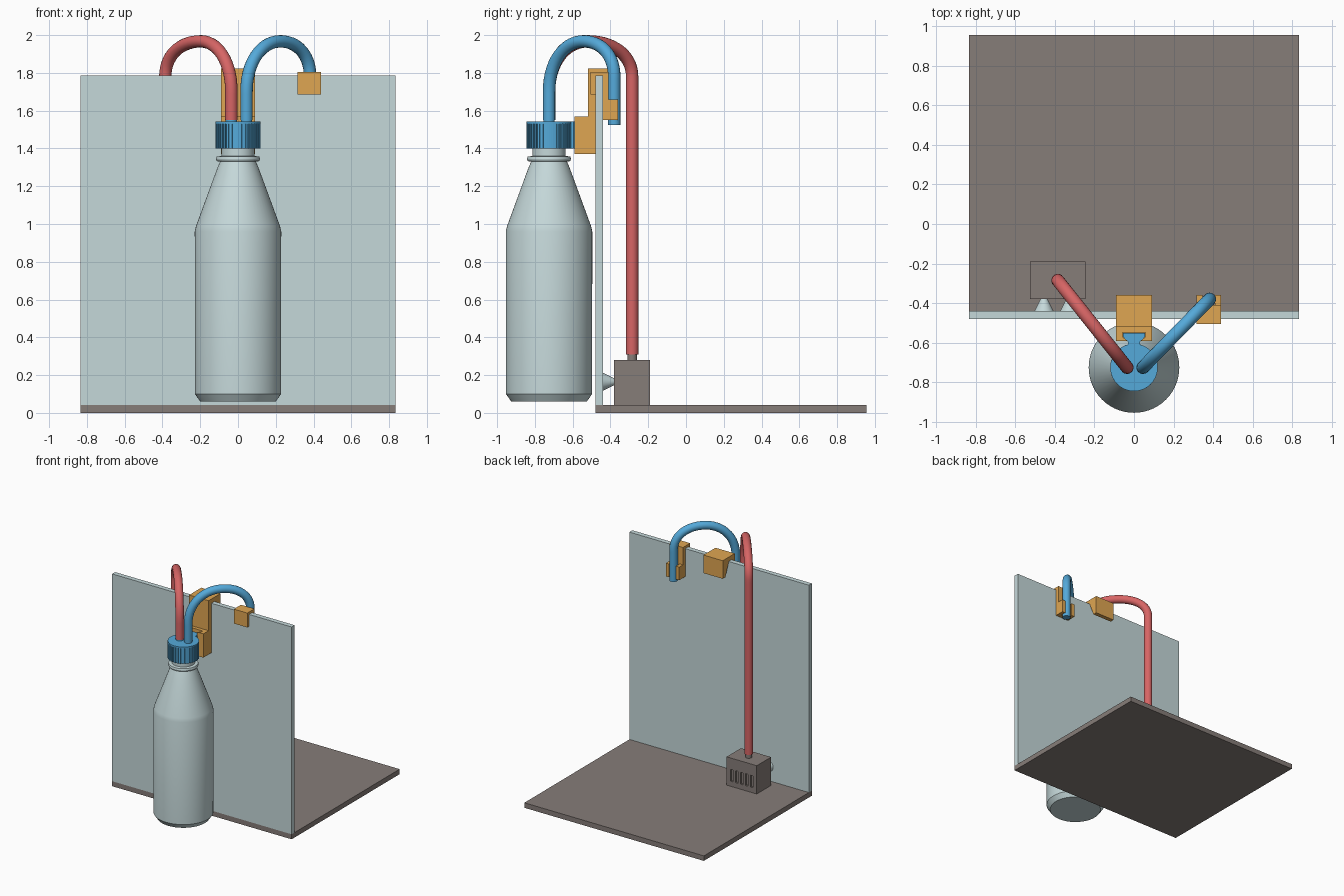
import bpy, bmesh, math
from mathutils import Vector, Matrix

if "Cube" in bpy.data.objects:
    bpy.data.objects.remove(bpy.data.objects["Cube"], do_unlink=True)


def material(name, r, g, b):
    m = bpy.data.materials.new(name)
    m.use_nodes = True
    m.diffuse_color = (r, g, b, 1)
    m.node_tree.nodes["Principled BSDF"].inputs["Base Color"].default_value = (r, g, b, 1)
    return m


GLASS = material("pale glass", 0.56, 0.69, 0.70)
BROWN = material("grey brown", 0.24, 0.205, 0.19)
ORANGE = material("orange plastic", 0.74, 0.38, 0.085)
BLUE = material("blue plastic", 0.09, 0.40, 0.70)
RED = material("red hose", 0.68, 0.13, 0.13)


def add(name, bm, mat, smooth=False):
    bmesh.ops.recalc_face_normals(bm, faces=bm.faces)
    me = bpy.data.meshes.new(name)
    bm.to_mesh(me)
    bm.free()
    ob = bpy.data.objects.new(name, me)
    bpy.context.collection.objects.link(ob)
    me.materials.append(mat)
    if smooth:
        bpy.ops.object.select_all(action='DESELECT')
        ob.select_set(True)
        bpy.context.view_layer.objects.active = ob
        bpy.ops.object.shade_smooth_by_angle(angle=math.radians(25))
    return ob


def box(name, mat, x0, x1, y0, y1, z0, z1):
    bm = bmesh.new()
    bmesh.ops.create_cube(bm, size=1)
    for v in bm.verts:
        v.co = ((x0 + x1) / 2 + v.co.x * (x1 - x0), (y0 + y1) / 2 + v.co.y * (y1 - y0),
                (z0 + z1) / 2 + v.co.z * (z1 - z0))
    return add(name, bm, mat)


def prism(name, mat, outline, direction, start=(0, 0, 0)):
    """Extrude a closed outline of 3D points."""
    bm = bmesh.new()
    face = bm.faces.new([bm.verts.new(Vector(p) + Vector(start)) for p in outline])
    res = bmesh.ops.extrude_face_region(bm, geom=[face])
    moved = [g for g in res["geom"] if isinstance(g, bmesh.types.BMVert)]
    bmesh.ops.translate(bm, verts=moved, vec=direction)
    return add(name, bm, mat)


def cone(name, mat, r1, r2, a, b):
    a, b = Vector(a), Vector(b)
    bm = bmesh.new()
    turn = Vector((0, 0, 1)).rotation_difference(b - a).to_matrix().to_4x4()
    bmesh.ops.create_cone(bm, cap_ends=True, segments=32, radius1=r1, radius2=r2,
                          depth=(b - a).length, matrix=Matrix.Translation((a + b) / 2) @ turn)
    return add(name, bm, mat, True)


def hose(name, mat, start, end, apex_t, z_end):
    """Hose rising from the cap, arching over the pane and hanging down."""
    a, b = Vector((*start, 0)), Vector((*end, 0))
    up = Vector((0, 0, 1))
    apex, across = a.lerp(b, apex_t), b - a
    knots = [(a + up * 1.55, up * .05, up * .05), (a + up * 1.70, up * .05, up * .16),
             (apex + up * 1.967, across * apex_t * .55, across * (1 - apex_t) * .6),
             (b + up * 1.78, up * -.11, up * -.05), (b + up * z_end, up * -.05, up * -.05)]
    cu = bpy.data.curves.new(name, 'CURVE')
    cu.dimensions = '3D'
    cu.bevel_depth, cu.bevel_resolution = 0.033, 6
    cu.resolution_u, cu.use_fill_caps = 14, True
    sp = cu.splines.new('BEZIER')
    sp.bezier_points.add(len(knots) - 1)
    for p, (co, h_in, h_out) in zip(sp.bezier_points, knots):
        p.handle_left_type = p.handle_right_type = 'FREE'
        p.co, p.handle_left, p.handle_right = co, co - h_in, co + h_out
    cu.materials.append(mat)
    bpy.context.collection.objects.link(bpy.data.objects.new(name, cu))


# Base board and upright pane
W, FRONT, BACK = 0.835, -0.48, -0.44
box("base_board", BROWN, -W, W, FRONT, 0.955, 0, 0.042)
box("pane", GLASS, -W, W, FRONT, BACK, 0.042, 1.785)

# Bottle, turned from a profile
CY = -0.725
profile = [(0, .06), (.2, .06), (.228, .10), (.229, .96), (.222, .99), (.123, 1.26), (.108, 1.30),
           (.095, 1.33), (.113, 1.333), (.116, 1.345), (.113, 1.357), (.088, 1.36), (.088, 1.45)]
bm = bmesh.new()
pts = [bm.verts.new((r, CY, z)) for r, z in profile]
edges = [bm.edges.new(pair) for pair in zip(pts, pts[1:])]
bmesh.ops.spin(bm, geom=pts + edges, cent=(0, CY, 0), axis=(0, 0, 1),
               angle=math.tau, steps=56)
bmesh.ops.remove_doubles(bm, verts=bm.verts, dist=1e-4)
add("bottle", bm, GLASS, True)

# Ribbed cap with smooth rim and dovetail tongue
RIBS = 36
ring = []
for i in range(RIBS):
    for offset, r in ((0, .12), (.5, .12), (.5, .113), (1, .113)):
        a = math.tau * (i + offset) / RIBS
        ring.append((r * math.cos(a), CY + r * math.sin(a), 1.4))
prism("cap_ribs", BLUE, ring, (0, 0, .13))
cone("cap_rim", BLUE, .12, .12, (0, CY, 1.53), (0, CY, 1.542))


def dovetail(grow):
    half = [(.03 + grow, -.63), (.03 + grow, -.595), (.055 + grow, -.57), (.055 + grow, -.552 + grow)]
    return half + [(-x, y) for x, y in reversed(half)]


prism("cap_tongue", BLUE, [(x, y, 1.4) for x, y in dovetail(0)], (0, 0, .142))

# Bottle holder: slotted block, and a hook over the pane
slot = [p for p in dovetail(.003) if p[1] > -.6]
slot[0], slot[-1] = (slot[0][0], -.59), (slot[-1][0], -.59)
block = [(.09, -.59), (.09, -.52), (-.09, -.52), (-.09, -.59)] + slot[::-1]
prism("holder_block", ORANGE, [(x, y, 1.395) for x, y in block], (0, 0, .175))
box("holder_floor", ORANGE, -.09, .09, -.59, -.52, 1.37, 1.395)
hook = [(-.52, 1.37), (-.52, 1.822), (-.36, 1.822), (-.36, 1.67), (-.395, 1.67),
        (-.44, 1.786), (FRONT, 1.786), (FRONT, 1.37)]
prism("holder_hook", ORANGE, [(-.09, y, z) for y, z in hook], (.18, 0, 0))

# Hose clip: small hook with two arms around the hose
clip = [(-.505, 1.685), (-.505, 1.806), (-.41, 1.806), (-.41, 1.55), (BACK, 1.55),
        (BACK, 1.786), (FRONT, 1.786), (FRONT, 1.685)]
prism("hose_clip", ORANGE, [(.315, y, z) for y, z in clip], (.125, 0, 0))
for name, x in (("clip_arm_right", .315), ("clip_arm_left", .41)):
    box(name, ORANGE, x, x + .03, -.41, -.36, 1.55, 1.66)

# Hoses and cap ports
hose("blue_hose", BLUE, (.045, CY), (.382, -.38), .53, 1.525)
hose("red_hose", RED, (-.035, CY), (-.385, -.285), .46, .31)
for name, x in (("port_left", .045), ("port_right", -.035)):
    cone(name, BLUE, .03, .03, (x, CY, 1.54), (x, CY, 1.56))

# Pump with vent slots, outlet and suction cups
pump = box("pump", BROWN, -.525, -.245, -.38, -.19, .042, .28)
bm = bmesh.new()
for i in range(5):
    bmesh.ops.create_cube(bm, size=1, matrix=Matrix.Translation((-.477 + i * .046, -.19, .135))
                          @ Matrix.Diagonal((.022, .03, .10, 1)))
cutter = add("slot_cutter", bm, BROWN)
cutter.hide_render = True
cutter.hide_set(True)
cut = pump.modifiers.new("slots", 'BOOLEAN')
cut.operation, cut.object = 'DIFFERENCE', cutter
bpy.context.view_layer.objects.active = pump
bpy.ops.object.modifier_apply(modifier=cut.name)
bpy.data.objects.remove(cutter, do_unlink=True)

cone("pump_outlet", BROWN, .026, .026, (-.385, -.285, .28), (-.385, -.285, .33))
for name, x in (("suction_cup_right", -.455), ("suction_cup_left", -.325)):
    cone(name, GLASS, .018, .048, (x, -.38, .165), (x, BACK, .165))
